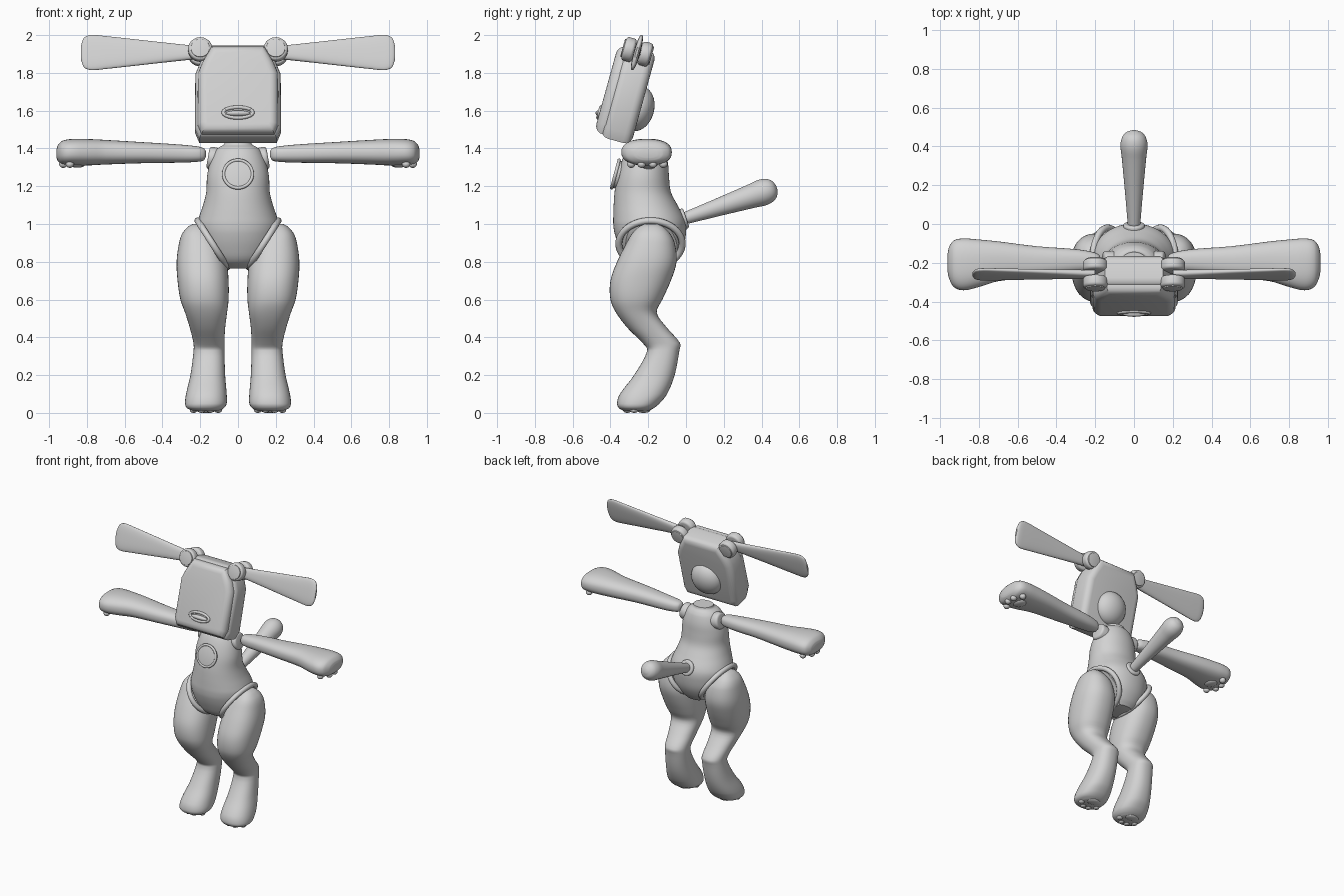
import bpy, bmesh, math
from mathutils import Matrix, Vector

if "Cube" in bpy.data.objects:
    bpy.data.objects.remove(bpy.data.objects["Cube"])

grey = bpy.data.materials.new("soft_grey")
grey.diffuse_color = (0.65, 0.65, 0.65, 1)
grey.use_nodes = True
grey.node_tree.nodes["Principled BSDF"].inputs["Base Color"].default_value = grey.diffuse_color
HEAD = Matrix.Translation((0, -0.32, 1.69)) @ Matrix.Rotation(math.radians(-15.5), 4, 'X')


def finish(bm, name, mirror=False, matrix=None):
    if matrix is not None:
        bm.transform(matrix)
    bmesh.ops.recalc_face_normals(bm, faces=bm.faces)
    me = bpy.data.meshes.new(name)
    bm.to_mesh(me)
    bm.free()
    me.materials.append(grey)
    ob = bpy.data.objects.new(name, me)
    bpy.context.collection.objects.link(ob)
    bpy.ops.object.select_all(action='DESELECT')
    ob.select_set(True)
    bpy.context.view_layer.objects.active = ob
    bpy.ops.object.shade_smooth_by_angle(angle=math.radians(40))
    if mirror:
        ob.modifiers.new("mirror", 'MIRROR').use_mirror_merge = False
    return ob


def smooth_rows(rows, steps=4):
    """Pass a smooth curve through the rows; column 0 is the position along the part."""
    n = len(rows)
    def slope(i, c):
        a, b = rows[max(i - 1, 0)], rows[min(i + 1, n - 1)]
        return (b[c] - a[c]) / (b[0] - a[0])
    out = []
    for i in range(n - 1):
        p, q = rows[i], rows[i + 1]
        h = q[0] - p[0]
        for k in range(steps):
            t = k / steps
            row = [p[0] + h * t]
            for c in range(1, len(p)):
                row.append((2*t**3 - 3*t**2 + 1) * p[c] + (t**3 - 2*t**2 + t) * h * slope(i, c)
                           + (3*t**2 - 2*t**3) * q[c] + (t**3 - t**2) * h * slope(i + 1, c))
            out.append(row)
    return out + [list(rows[-1])]


def loft(rows, axis='z', n=2.0, seg=40):
    """Rows are (position, a_min, a_max, b_min, b_max); sections are superellipses."""
    bm = bmesh.new()
    rings = []
    for t, a0, a1, b0, b1 in smooth_rows(rows):
        ring = []
        for k in range(seg):
            u = 2 * math.pi * k / seg
            c, s = math.cos(u), math.sin(u)
            a = (a0 + a1) / 2 + (a1 - a0) / 2 * math.copysign(abs(c) ** (2 / n), c)
            b = (b0 + b1) / 2 + (b1 - b0) / 2 * math.copysign(abs(s) ** (2 / n), s)
            ring.append(bm.verts.new((a, b, t) if axis == 'z' else (t, a, b)))
        rings.append(ring)
    for r, q in zip(rings, rings[1:]):
        for k in range(seg):
            j = (k + 1) % seg
            bm.faces.new((r[k], r[j], q[j], q[k]))
    bm.faces.new(rings[0])
    bm.faces.new(rings[-1])
    return bm


def disc(r, h, bevel, matrix):
    """Round-edged disc centred on its own z axis."""
    bm = bmesh.new()
    bmesh.ops.create_cone(bm, cap_ends=True, segments=40, radius1=r, radius2=r, depth=h)
    rim = [e for e in bm.edges if abs(e.verts[0].co.z - e.verts[1].co.z) < 1e-5]
    bmesh.ops.bevel(bm, geom=rim, offset=bevel, segments=3, profile=0.5, affect='EDGES')
    bm.transform(matrix)
    return bm


def hoop(a, b, tube, matrix, seg=48, sides=10):
    """Elliptical ring in its own xy plane."""
    bm = bmesh.new()
    g = []
    for i in range(seg):
        u = 2 * math.pi * i / seg
        g.append([])
        for j in range(sides):
            w = 2 * math.pi * j / sides
            k = tube * math.cos(w)
            g[i].append(bm.verts.new(((a + k) * math.cos(u), (b + k) * math.sin(u), tube * math.sin(w))))
    for i in range(seg):
        for j in range(sides):
            m, l = (i + 1) % seg, (j + 1) % sides
            bm.faces.new((g[i][j], g[m][j], g[m][l], g[i][l]))
    bm.transform(matrix)
    return bm


def ball(center, size, matrix=None):
    bm = bmesh.new()
    bmesh.ops.create_uvsphere(bm, u_segments=32, v_segments=18, radius=1)
    bm.transform(Matrix.Translation(center) @ Matrix.Diagonal((*size, 1)))
    if matrix is not None:
        bm.transform(matrix)
    return bm


def head_block(k, y0, y1, bevel):
    """Rounded block with cut upper corners, in head space."""
    half = [(0.205, -0.255), (0.228, -0.2), (0.226, 0.1), (0.2, 0.165), (0.15, 0.255)]
    pts = half + [(-x, z) for x, z in reversed(half)]
    bm = bmesh.new()
    f = bm.faces.new([bm.verts.new((x * k, y0, z * k)) for x, z in pts])
    ext = bmesh.ops.extrude_face_region(bm, geom=[f])
    bmesh.ops.translate(bm, vec=(0, y1 - y0, 0),
                        verts=[v for v in ext['geom'] if isinstance(v, bmesh.types.BMVert)])
    rims = [e for e in bm.edges if abs(e.verts[0].co.y - e.verts[1].co.y) < 1e-5]
    bmesh.ops.recalc_face_normals(bm, faces=bm.faces)
    bmesh.ops.bevel(bm, geom=rims, offset=bevel, segments=5, profile=0.5,
                    affect='EDGES', clamp_overlap=True)
    return bm


# Head: rear shell, face plate, rear dome, muzzle
finish(head_block(1.0, -0.07, 0.1, 0.045), "head_shell", matrix=HEAD)
finish(head_block(0.94, -0.106, 0.0, 0.045), "face_plate", matrix=HEAD)
finish(ball((0, 0.085, -0.06), (0.12, 0.085, 0.12)), "rear_dome", matrix=HEAD)
face = HEAD @ Matrix.Translation((0, -0.106, -0.133)) @ Matrix.Rotation(math.radians(90), 4, 'X')
finish(hoop(0.078, 0.029, 0.01, face), "muzzle_rim")
finish(ball((0, -0.005, 0), (0.065, 0.016, 0.02), face), "muzzle")

# Ears: two hinge discs with a paddle between them
for y, label in ((-0.045, "front"), (0.045, "rear")):
    m = HEAD @ Matrix.Translation((0.2, y, 0.23)) @ Matrix.Rotation(math.radians(90), 4, 'X')
    finish(disc(0.064, 0.058, 0.016, m), "ear_hinge_" + label, True)
    cap = m @ Matrix.Translation((0, 0, -0.028 if y > 0 else 0.028))
    finish(disc(0.05, 0.014, 0.004, cap), "ear_hinge_cap_" + label, True)
ear = [(x, -t, t, 0.226 - h, 0.226 + h) for x, h, t in
       ((0.2, 0.034, 0.02), (0.3, 0.044, 0.02), (0.5, 0.067, 0.018), (0.7, 0.09, 0.017),
        (0.77, 0.097, 0.016), (0.80, 0.091, 0.015), (0.82, 0.074, 0.012), (0.832, 0.035, 0.006))]
finish(loft(ear, 'x', 2.5), "ear", True, HEAD)

# Torso with slanted leg openings
torso = [(z, -x, x, y0, y1) for z, x, y0, y1 in
         ((0.765, 0.10, -0.25, -0.08), (0.80, 0.15, -0.31, -0.05), (0.87, 0.195, -0.35, -0.015),
          (0.95, 0.214, -0.378, 0.0), (1.0, 0.217, -0.385, 0.0), (1.04, 0.206, -0.385, -0.012),
          (1.1, 0.185, -0.383, -0.045), (1.17, 0.168, -0.378, -0.08), (1.25, 0.164, -0.365, -0.09),
          (1.32, 0.15, -0.345, -0.095), (1.38, 0.125, -0.32, -0.11), (1.405, 0.103, -0.30, -0.125),
          (1.42, 0.076, -0.275, -0.14), (1.435, 0.07, -0.27, -0.145))]
bm = loft(torso, n=2.1, seg=56)
for s in (1, -1):
    cut = bmesh.ops.bisect_plane(bm, geom=bm.verts[:] + bm.edges[:] + bm.faces[:],
                                 plane_co=(s * 0.135, 0, 0.895), clear_outer=True,
                                 plane_no=Vector((s * 0.25, 0, -0.16)).normalized())
    edges = [e for e in cut['geom_cut'] if isinstance(e, bmesh.types.BMEdge)]
    bmesh.ops.holes_fill(bm, edges=edges, sides=0)
finish(bm, "torso")
slope = Matrix.Translation((0.135, -0.188, 0.895)) @ Matrix.Rotation(math.atan2(-0.25, 0.16), 4, 'Y')
finish(hoop(0.145, 0.168, 0.018, slope), "hip_band", True)

# Chest medallion and shoulder sockets
chest = Matrix.Translation((0, -0.364, 1.262)) @ Matrix.Rotation(math.radians(75), 4, 'X')
finish(disc(0.074, 0.03, 0.004, chest), "chest_disc")
finish(hoop(0.076, 0.076, 0.009, chest @ Matrix.Translation((0, 0, 0.01))), "chest_rim")
side = Matrix.Translation((0.12, -0.2, 1.345)) @ Matrix.Rotation(math.radians(80), 4, 'Y')
finish(disc(0.06, 0.08, 0.015, side), "shoulder_socket", True)

# Arms, ending in paws
arm = [(0.17, -0.21, -0.18, 1.355, 1.385), (0.18, -0.225, -0.16, 1.338, 1.40),
       (0.21, -0.24, -0.145, 1.33, 1.41), (0.3, -0.25, -0.13, 1.325, 1.42),
       (0.5, -0.275, -0.115, 1.322, 1.433), (0.7, -0.295, -0.09, 1.315, 1.445),
       (0.8, -0.325, -0.08, 1.31, 1.45), (0.88, -0.342, -0.075, 1.31, 1.45),
       (0.93, -0.325, -0.085, 1.315, 1.44), (0.955, -0.28, -0.12, 1.335, 1.415),
       (0.961, -0.25, -0.15, 1.35, 1.395)]
finish(loft(arm, 'x', 2.4), "arm", True)
finish(ball((0.85, -0.2, 1.314), (0.04, 0.05, 0.016)), "hand_pad", True)
for i, (x, y) in enumerate(((0.89, -0.29), (0.925, -0.235), (0.925, -0.175), (0.89, -0.12))):
    finish(ball((x, y, 1.317), (0.022, 0.022, 0.02)), "finger_pad_%d" % i, True)

# Legs, ending in feet
leg = [(0.01, 0.1, 0.24, -0.33, -0.2), (0.025, 0.075, 0.27, -0.355, -0.17),
       (0.05, 0.06, 0.28, -0.365, -0.14), (0.1, 0.06, 0.275, -0.35, -0.1),
       (0.2, 0.068, 0.252, -0.275, -0.06), (0.33, 0.072, 0.235, -0.205, -0.035),
       (0.37, 0.072, 0.236, -0.23, -0.032), (0.45, 0.068, 0.255, -0.31, -0.1),
       (0.53, 0.058, 0.28, -0.37, -0.155), (0.6, 0.05, 0.305, -0.4, -0.125),
       (0.7, 0.05, 0.32, -0.4, -0.08), (0.8, 0.06, 0.325, -0.365, -0.05),
       (0.9, 0.09, 0.312, -0.315, -0.06), (0.95, 0.13, 0.295, -0.285, -0.085),
       (0.985, 0.17, 0.265, -0.25, -0.12), (1.0, 0.2, 0.24, -0.22, -0.15)]
finish(loft(leg, n=2.3), "leg", True)
finish(ball((0.17, -0.225, 0.013), (0.05, 0.036, 0.013)), "foot_pad", True)
for i, (x, y) in enumerate(((0.105, -0.275), (0.147, -0.31), (0.193, -0.31), (0.235, -0.275))):
    finish(ball((x, y, 0.014), (0.02, 0.022, 0.014)), "toe_pad_%d" % i, True)

# Tail with collar
tail_m = Matrix.Translation((0, -0.03, 1.022)) @ Matrix.Rotation(math.radians(-71.6), 4, 'X')
tail = [(t, -r, r, -r, r) for t, r in ((0, 0.03), (0.2, 0.046), (0.4, 0.064), (0.46, 0.07),
                                       (0.5, 0.062), (0.525, 0.043), (0.538, 0.015))]
finish(loft(tail), "tail", matrix=tail_m)
finish(disc(0.055, 0.035, 0.01, tail_m @ Matrix.Translation((0, 0, 0.015))), "tail_collar")
